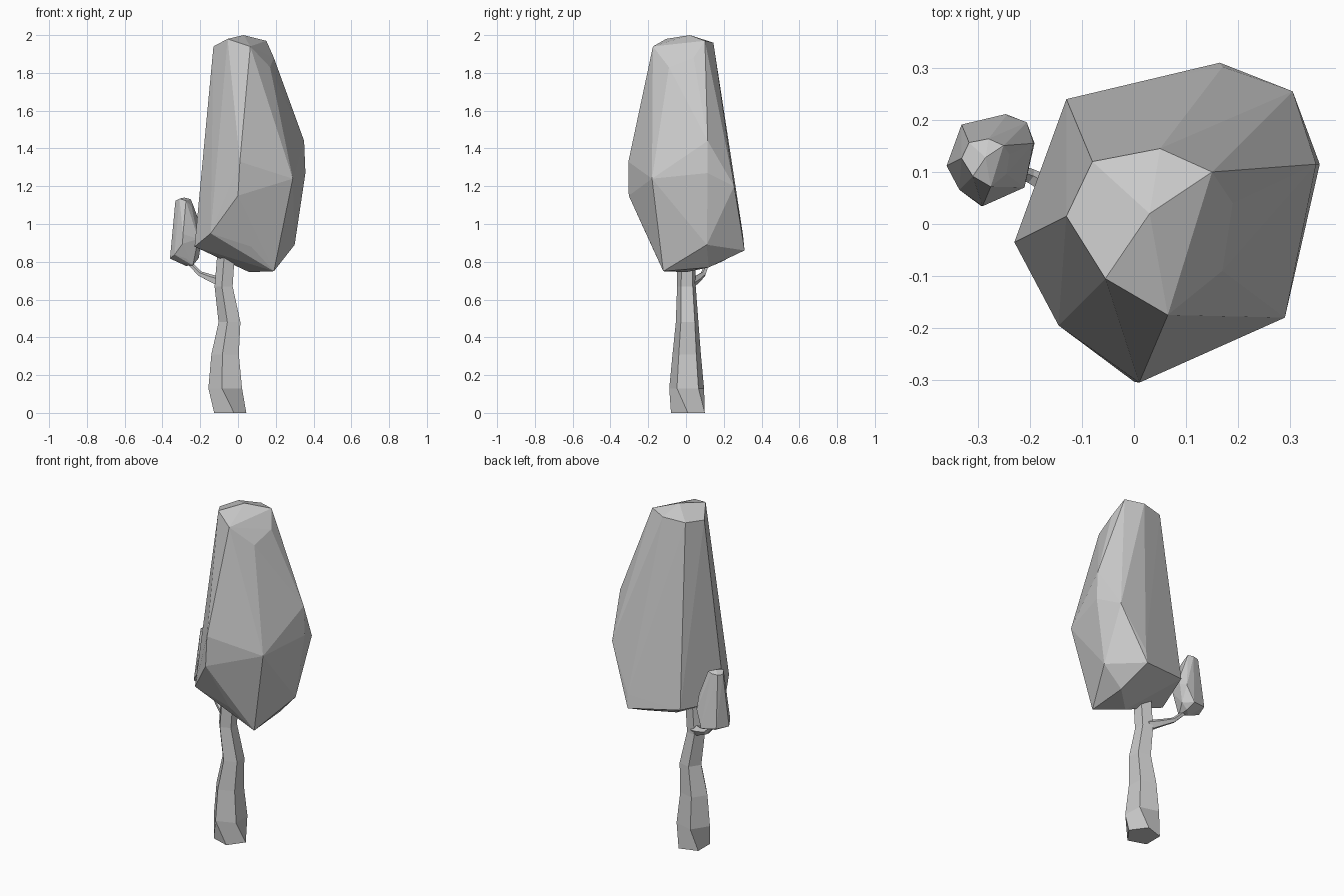
import bpy, bmesh, math
from mathutils import Vector

if "Cube" in bpy.data.objects:
    bpy.data.objects.remove(bpy.data.objects["Cube"])


def finish(bm, name):
    bmesh.ops.recalc_face_normals(bm, faces=bm.faces)
    mesh = bpy.data.meshes.new(name)
    bm.to_mesh(mesh)
    bm.free()
    ob = bpy.data.objects.new(name, mesh)
    bpy.context.collection.objects.link(ob)
    return ob


def faceted_blob(name, points, scale=1.0, offset=(0, 0, 0)):
    bm = bmesh.new()
    for p in points:
        bm.verts.new(Vector(p) * scale + Vector(offset))
    res = bmesh.ops.convex_hull(bm, input=bm.verts)
    junk = {g for g in res["geom_interior"] + res["geom_unused"]
            if isinstance(g, bmesh.types.BMVert)}
    bmesh.ops.delete(bm, geom=list(junk), context='VERTS')
    return finish(bm, name)


def tube(name, rings, axis, sides=5):
    # each ring: centre, radius, start angle in degrees
    axis = Vector(axis).normalized()
    u = Vector((0, 1, 0)).cross(axis).normalized()
    v = axis.cross(u)
    bm = bmesh.new()
    loops = []
    for c, r, a in rings:
        angs = [math.radians(a + 360 * i / sides) for i in range(sides)]
        loops.append([bm.verts.new(Vector(c) + r * (u * math.cos(t) + v * math.sin(t)))
                      for t in angs])
    for lo, hi in zip(loops, loops[1:]):
        for i in range(sides):
            j = (i + 1) % sides
            bm.faces.new((lo[i], lo[j], hi[j], hi[i]))
    bm.faces.new(loops[0][::-1])
    bm.faces.new(loops[-1])
    return finish(bm, name)


# Foliage: crown facets, wide middle, tapered underside
foliage = [
    (0.03, 0.02, 2.0), (-0.055, -0.105, 1.98), (0.065, -0.175, 1.94),
    (-0.13, 0.015, 1.94), (-0.08, 0.12, 1.95), (0.05, 0.145, 1.96),
    (0.15, 0.10, 1.97), (0.19, 0.04, 1.88), (0.17, -0.09, 1.83),
    (0.01, -0.305, 1.33), (0.0, -0.303, 1.15), (0.29, -0.18, 1.24),
    (0.35, 0.115, 1.44), (0.357, 0.115, 1.27), (0.305, 0.255, 1.2),
    (-0.23, -0.035, 0.88), (-0.145, -0.195, 0.95), (0.07, -0.18, 0.88),
    (0.165, 0.31, 0.86), (0.17, 0.302, 0.94), (0.30, 0.11, 0.89),
    (-0.13, 0.24, 0.90),
    (0.19, -0.12, 0.75), (0.06, 0.0, 0.745), (0.19, 0.12, 0.77),
]
faceted_blob("main_foliage", foliage)
faceted_blob("small_foliage", foliage, 0.288, (-0.294, 0.122, 0.564))

# Crooked five-sided trunk
tube("trunk", [
    ((-0.05, 0.01, 0.0), 0.094, -72),
    ((-0.06, 0.005, 0.13), 0.097, -105),
    ((-0.062, 0.005, 0.31), 0.079, -105),
    ((-0.04, 0.007, 0.48), 0.063, -105),
    ((-0.072, 0.003, 0.67), 0.052, -105),
    ((-0.055, 0.003, 0.90), 0.050, -105),
], (0, 0, 1))

# Side branch to the small foliage
tube("branch", [
    ((-0.08, 0.02, 0.69), 0.034, 0),
    ((-0.14, 0.06, 0.71), 0.022, 0),
    ((-0.20, 0.092, 0.735), 0.015, 0),
    ((-0.275, 0.12, 0.81), 0.012, 0),
], (-0.75, 0.4, 0.4))
